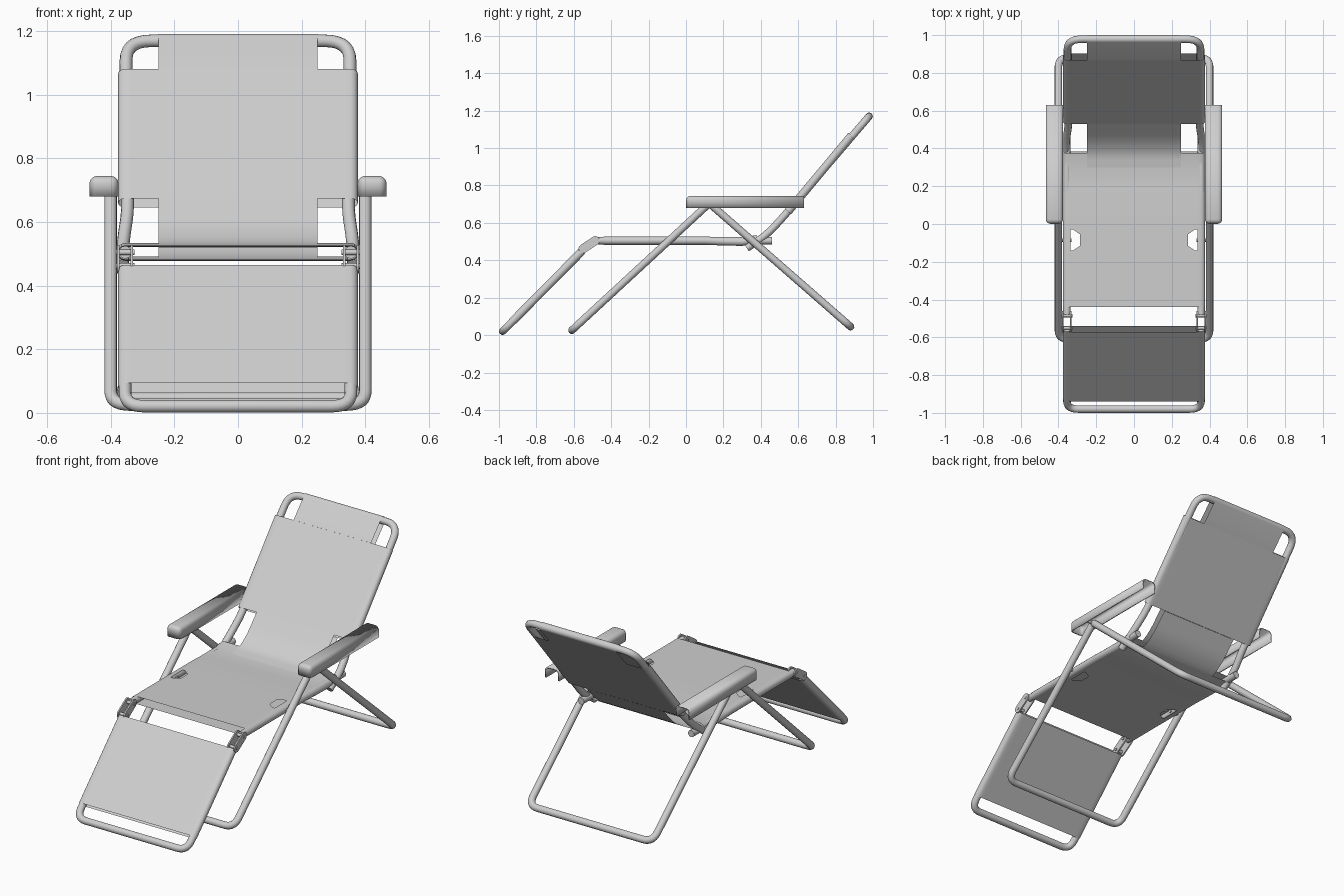
import bpy, bmesh, math
from mathutils import Vector

cube = bpy.data.objects.get("Cube")
if cube:
    bpy.data.objects.remove(cube, do_unlink=True)

R = 0.02          # tube radius
RAIL = 0.355      # half spacing of the seat rails

grey = bpy.data.materials.new("light_grey")
grey.use_nodes = True
grey.diffuse_color = (0.62, 0.62, 0.62, 1)
grey.node_tree.nodes["Principled BSDF"].inputs["Base Color"].default_value = (0.62, 0.62, 0.62, 1)


def finish(obj, angle=40):
    obj.data.materials.clear()
    obj.data.materials.append(grey)
    bpy.ops.object.select_all(action='DESELECT')
    obj.select_set(True)
    bpy.context.view_layer.objects.active = obj
    if obj.type == 'CURVE':
        bpy.ops.object.convert(target='MESH')
    bpy.ops.object.shade_smooth_by_angle(angle=math.radians(angle))
    return obj


def mesh_object(name, bm):
    mesh = bpy.data.meshes.new(name)
    bm.to_mesh(mesh)
    bm.free()
    obj = bpy.data.objects.new(name, mesh)
    bpy.context.collection.objects.link(obj)
    return finish(obj)


def rounded(points, radius, steps=7):
    """Replace the inner corners of a polyline by smooth bends."""
    pts = [Vector(p) for p in points]
    out = [pts[0]]
    for a, b, c in zip(pts, pts[1:], pts[2:]):
        start = b + (a - b).normalized() * min(radius, (a - b).length * 0.45)
        end = b + (c - b).normalized() * min(radius, (c - b).length * 0.45)
        for i in range(steps + 1):
            t = i / steps
            out.append(start * (1 - t) ** 2 + b * 2 * t * (1 - t) + end * t * t)
    return out + [pts[-1]]


def tube(name, points, radius=R, bend=0.07):
    curve = bpy.data.curves.new(name, 'CURVE')
    curve.dimensions = '3D'
    curve.bevel_depth = radius
    curve.bevel_resolution = 4
    curve.use_fill_caps = True
    pts = rounded(points, bend)
    spline = curve.splines.new('POLY')
    spline.points.add(len(pts) - 1)
    for sp, p in zip(spline.points, pts):
        sp.co = (*p, 1)
    obj = bpy.data.objects.new(name, curve)
    bpy.context.collection.objects.link(obj)
    return finish(obj)


def u_tube(name, half, **options):
    """Tube through the right-hand points, mirrored to the other side."""
    return tube(name, half + [(-x, y, z) for x, y, z in reversed(half)], **options)


def sweep(name, path, section, closed=False, hole_rows=()):
    """Carry a cross-section of (x, height) along a path of (y, z)."""
    bm = bmesh.new()
    path = [Vector(p) for p in path]
    rows = []
    for i, p in enumerate(path):
        d = (path[min(i + 1, len(path) - 1)] - path[max(i - 1, 0)]).normalized()
        n = Vector((-d.y, d.x))
        rows.append([bm.verts.new((x, p.x + n.x * h, p.y + n.y * h)) for x, h in section])
    count = len(section)
    for i, (a, b) in enumerate(zip(rows, rows[1:])):
        for j in range(count if closed else count - 1):
            k = (j + 1) % count
            middle = abs(section[j][0] + section[k][0]) / 2
            if i in hole_rows and 0.3 < middle < 0.33:
                continue
            bm.faces.new((a[j], a[k], b[k], b[j]))
    # round the inner side of the slots
    if hole_rows:
        for i in (hole_rows[0], hole_rows[-1] + 1):
            for v in rows[i]:
                if abs(abs(v.co.x) - SLOT) < 0.001:
                    v.co.x *= 1.13
    if closed:
        bmesh.ops.recalc_face_normals(bm, faces=bm.faces)
    return mesh_object(name, bm)


# cloth sleeve cross-section: two layers joined round the side tubes
SLOT = 0.285
columns = [-RAIL, -0.335, -SLOT, -0.15, 0.15, SLOT, 0.335, RAIL]
C = R + 0.002
side = [(RAIL + C * math.cos(a), C * math.sin(a))
        for a in (math.radians(60 - 30 * i) for i in range(5))]
sleeve = ([(x, C) for x in columns] + side + [(x, -C) for x in reversed(columns)]
          + [(-x, h) for x, h in reversed(side)])

# backrest direction
back_low, back_high, back_top = Vector((0.545, 0.66)), Vector((0.885, 1.067)), Vector((0.979, 1.17))
up = (back_top - back_low).normalized()
out = Vector((-up.y, up.x))

# cloth
sag = [(0.1, 0.505), (0.2, 0.501), (0.3, 0.499), (0.38, 0.513)]
sweep("seat_cloth", [(-0.44, 0.505), (-0.14, 0.505), (-0.115, 0.505), (-0.055, 0.505),
                     (-0.03, 0.505)] + sag, sleeve, True, (1, 2, 3))
sweep("backrest_cloth", [back_low, back_high], sleeve, True)
sweep("footrest_cloth", [(-0.923, 0.078), (-0.555, 0.45)], sleeve, True)

lumbar = rounded([(y, z, 0) for y, z in [sag[2], sag[3], (0.455, 0.562), back_low]], 0.05)
lumbar = [(p.x, p.y) for p in lumbar]
for label, h in (("front", C), ("rear", -C)):
    sweep("lumbar_cloth_" + label, lumbar, [(-0.25, h), (0.25, h)])

wrap = [back_high + out * C]
for i in range(13):
    a = math.pi * i / 12
    wrap.append(back_top + out * C * math.cos(a) + up * C * math.sin(a))
wrap.append(back_high - out * C)
sweep("headrest_cloth", wrap, [(-0.25, 0), (0.25, 0)])

# bent tube frames
u_tube("backrest_frame", [(0.362, 0.325, 0.465), (0.362, 0.43, 0.535), (0.345, 0.53, 0.642),
                          (0.352, 0.62, 0.75), (0.352, back_top.x, back_top.y)], bend=0.08)
u_tube("footrest_frame", [(RAIL, -0.555, 0.45), (RAIL, -0.98, 0.021)], bend=0.06)
u_tube("front_leg", [(0.4, 0.125, 0.705), (0.4, -0.61, 0.026)], bend=0.06)
u_tube("back_leg", [(0.4, 0.13, 0.7), (0.4, 0.88, 0.045)], bend=0.06)


def hinge_plate(name, x):
    """Thin capsule-shaped plate between footrest and seat."""
    a, b = Vector((-0.55, 0.462)), Vector((-0.485, 0.505))
    d = (b - a).normalized()
    n = Vector((-d.y, d.x))
    bm = bmesh.new()
    verts = []
    for centre, s in ((b, 1), (a, -1)):
        for i in range(9):
            t = math.pi * i / 8
            p = centre + (n * math.cos(t) + d * math.sin(t)) * s * 0.024
            verts.append(bm.verts.new((x - 0.004, p.x, p.y)))
    face = bm.faces.new(verts)
    new = bmesh.ops.extrude_face_region(bm, geom=[face])["geom"]
    bmesh.ops.translate(bm, vec=(0.008, 0, 0),
                        verts=[g for g in new if isinstance(g, bmesh.types.BMVert)])
    bmesh.ops.recalc_face_normals(bm, faces=bm.faces)
    return mesh_object(name, bm)


def armrest(name, s):
    """Hollow rest, open below and at the rear, rounded at the front."""
    bm = bmesh.new()
    bmesh.ops.create_cube(bm, size=1)
    for v in bm.verts:
        v.co = (s * 0.4215 + v.co.x * 0.091, 0.316 + v.co.y * 0.63, 0.7125 + v.co.z * 0.065)
    gone = [f for f in bm.faces if f.normal.z < -0.5 or f.normal.y > 0.5]
    bmesh.ops.delete(bm, geom=gone, context='FACES')
    low_z = min(v.co.z for v in bm.verts)
    edges = [e for e in bm.edges if len(e.link_faces) == 2
             and max(v.co.z for v in e.verts) > low_z + 0.01]
    bmesh.ops.bevel(bm, geom=edges, offset=0.024, segments=5, profile=0.5, affect='EDGES')
    obj = mesh_object(name, bm)
    shell = obj.modifiers.new("shell", 'SOLIDIFY')
    shell.thickness = 0.008
    shell.offset = -1
    return obj


# parts on both sides
for label, s in (("left", 1), ("right", -1)):
    tube("seat_rail_" + label, [(s * RAIL, -0.48, 0.505), (s * RAIL, 0.46, 0.505)])
    armrest("armrest_" + label, s)
    for place, x in (("inner", 0.334), ("outer", 0.376)):
        hinge_plate(f"hinge_{place}_{label}", s * x)
    for place, y, z, inner, outer in (("front_pivot", -0.085, 0.505, 0.33, 0.4),
                                      ("rear_pivot", 0.355, 0.505, 0.335, 0.4),
                                      ("seat_hinge_pin", -0.485, 0.505, 0.325, 0.383),
                                      ("foot_hinge_pin", -0.55, 0.462, 0.325, 0.383)):
        tube(f"{place}_{label}", [(s * inner, y, z), (s * outer, y, z)], radius=0.009)
    tube("arm_pivot_" + label, [(s * 0.385, 0.128, 0.7), (s * 0.46, 0.128, 0.7)], radius=0.009)
